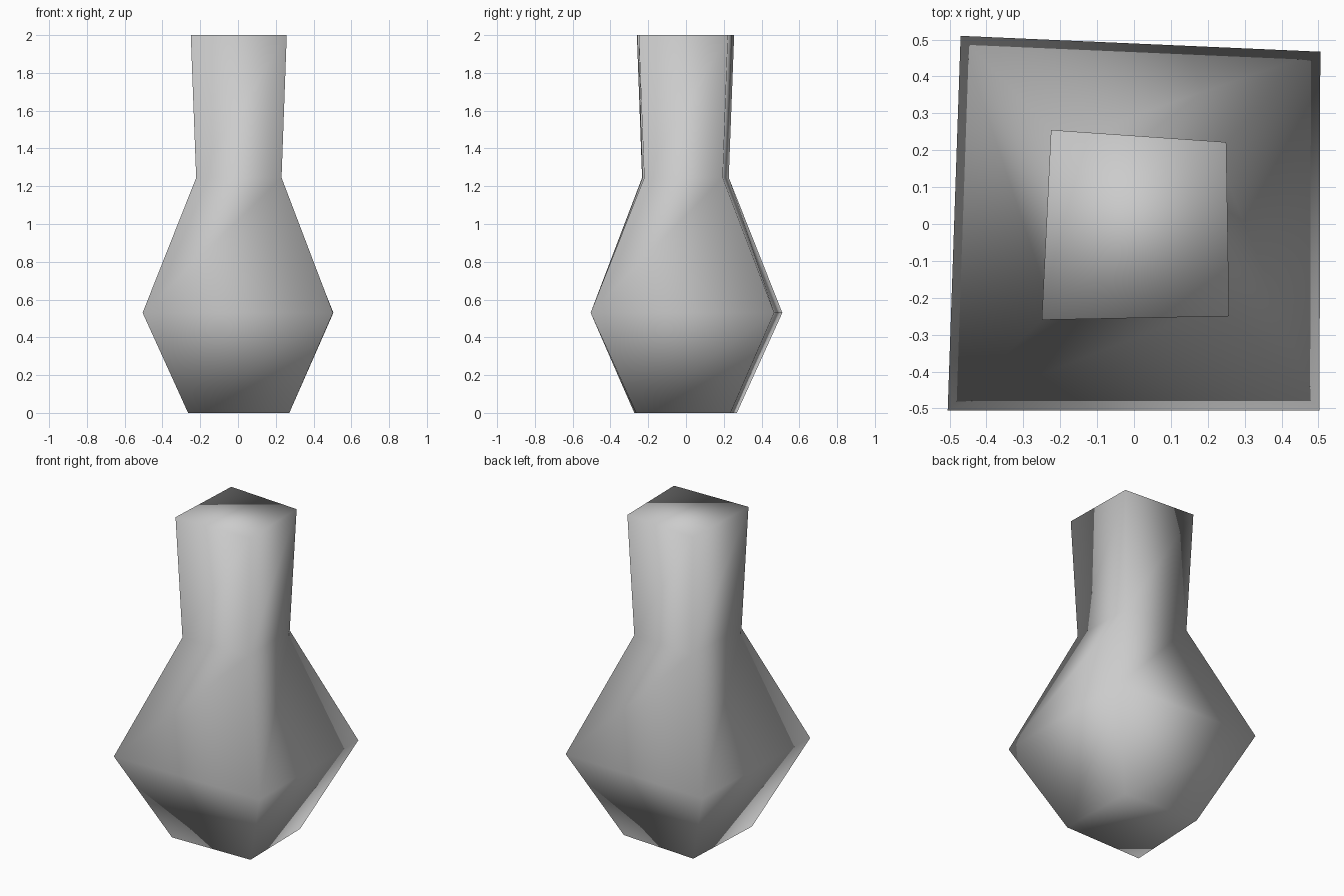
import bpy
import bmesh

if "Cube" in bpy.data.objects:
    bpy.data.objects.remove(bpy.data.objects["Cube"], do_unlink=True)

# Plain grey finish
grey = bpy.data.materials.new("plain grey")
grey.use_nodes = True
colour = (0.6, 0.6, 0.6, 1)
grey.diffuse_color = colour
grey.node_tree.nodes["Principled BSDF"].inputs["Base Color"].default_value = colour

# Slightly uneven four-sided cross-section, taken at the rim
corners = [(-0.25, -0.26), (0.258, -0.25), (0.25, 0.222), (-0.225, 0.255)]
outward = [(-1.02, -0.98), (0.98, -1.02), (1.02, 0.98), (-0.98, 1.02)]
# Height and outward offset from the rim: foot, belly, neck, rim
profile = [(0, 0.014), (0.53, 0.25), (1.245, -0.028), (2, 0)]

# Loft the rings into one closed body
bm = bmesh.new()
rings = [[bm.verts.new((x + dx * offset, y + dy * offset, z))
          for (x, y), (dx, dy) in zip(corners, outward)]
         for z, offset in profile]
for lower, upper in zip(rings, rings[1:]):
    for i in range(4):
        j = (i + 1) % 4
        bm.faces.new((lower[i], lower[j], upper[j], upper[i]))

# Foot and rim caps
bm.faces.new(list(reversed(rings[0])))
bm.faces.new(rings[-1])

# The whole body is shaded smooth, corners included
for face in bm.faces:
    face.smooth = True
mesh = bpy.data.meshes.new("vase_body")
bm.to_mesh(mesh)
bm.free()
mesh.materials.append(grey)
vase = bpy.data.objects.new("vase_body", mesh)
bpy.context.collection.objects.link(vase)
